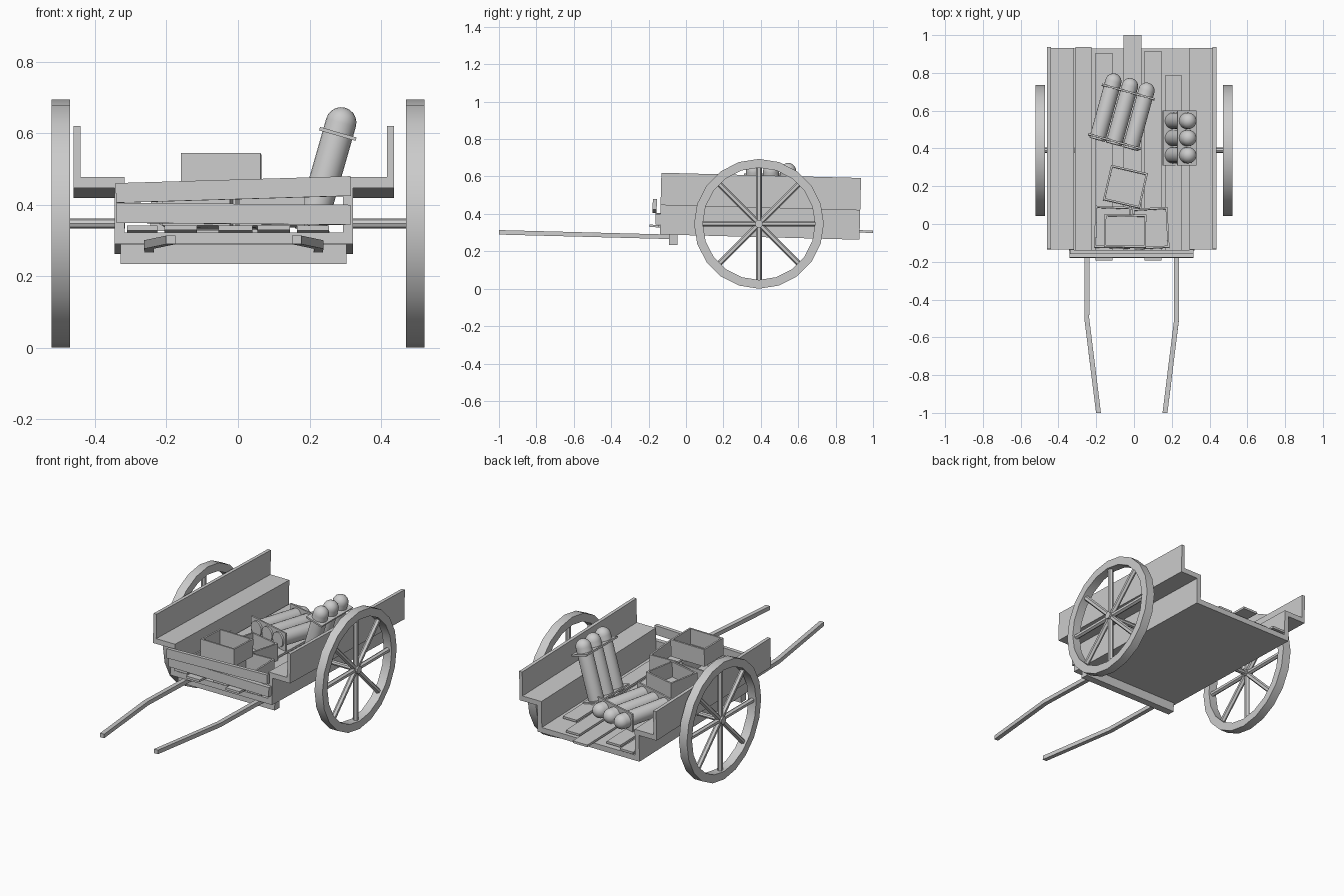
import bpy, bmesh, math
from mathutils import Matrix, Vector

if "Cube" in bpy.data.objects:
    bpy.data.objects.remove(bpy.data.objects["Cube"])

# The whole bed leans slightly: front end higher than the back
PIVOT = Matrix.Translation((0, -0.14, 0.3))
TILT = PIVOT @ Matrix.Rotation(math.radians(-1.5), 4, 'X') @ PIVOT.inverted()
CX = -0.012  # centre line of the bed


def finish(bm, name, matrix=None, smooth=False):
    bmesh.ops.recalc_face_normals(bm, faces=bm.faces)
    me = bpy.data.meshes.new(name)
    bm.to_mesh(me)
    bm.free()
    if matrix is not None:
        me.transform(matrix)
    ob = bpy.data.objects.new(name, me)
    bpy.context.collection.objects.link(ob)
    if smooth:
        bpy.ops.object.select_all(action='DESELECT')
        bpy.context.view_layer.objects.active = ob
        ob.select_set(True)
        bpy.ops.object.shade_smooth_by_angle(angle=math.radians(35))
    return ob


def add_box(bm, lo, hi, rot=None):
    lo, hi = Vector(lo), Vector(hi)
    m = Matrix.Translation((lo + hi) / 2) @ (rot or Matrix()) @ Matrix.Diagonal((*(hi - lo), 1))
    bmesh.ops.create_cube(bm, size=1, matrix=m)


def add_cyl(bm, r, z0, z1, n, matrix=Matrix()):
    bmesh.ops.create_cone(bm, cap_ends=True, segments=n, radius1=r, radius2=r, depth=z1 - z0,
                          matrix=matrix @ Matrix.Translation((0, 0, (z0 + z1) / 2)))


def box(name, lo, hi, rot=None, matrix=TILT):
    bm = bmesh.new()
    add_box(bm, lo, hi, rot)
    return finish(bm, name, matrix)


# Bed: one stepped cross-section (floor, walls, ledges, outer rails) swept along y
half = [(0.333, 0.29), (0.333, 0.447), (0.448, 0.447), (0.448, 0.62), (0.428, 0.62),
        (0.428, 0.477), (0.305, 0.477), (0.305, 0.322)]
section = half + [(-x, z) for x, z in reversed(half)]
bm = bmesh.new()
face = bm.faces.new([bm.verts.new((CX + x, -0.14, z)) for x, z in section])
ext = bmesh.ops.extrude_face_region(bm, geom=[face])
bmesh.ops.translate(bm, vec=(0, 1.068, 0),
                    verts=[v for v in ext['geom'] if isinstance(v, bmesh.types.BMVert)])
finish(bm, "cart_bed", TILT)

# Loose planks on the floor: x0, x1, front end, back end
for i, (x0, x1, y0, y1) in enumerate([(-0.31, -0.225, -0.15, 0.937), (-0.205, -0.115, -0.195, 0.905),
                                      (-0.055, 0.04, -0.15, 1.0), (0.055, 0.145, -0.195, 0.915),
                                      (0.165, 0.255, -0.15, 0.785)]):
    box(f"floor_plank_{i}", (x0, y0, 0.328), (x1, y1, 0.341))

# Front boards and cross bar under the nose
box("front_board_lower", (-0.34, -0.165, 0.346), (0.315, -0.14, 0.402),
    Matrix.Rotation(math.radians(0.5), 4, 'Y'))
box("front_board_upper", (-0.342, -0.182, 0.414), (0.315, -0.16, 0.469),
    Matrix.Rotation(math.radians(-1.7), 4, 'Y'))
box("cross_bar", (-0.328, -0.09, 0.236), (0.304, -0.045, 0.292))

# Bent pull handles
for side, s in (("left", -1), ("right", 1)):
    bm = bmesh.new()
    rings = []
    for x, y in ((0.236, -0.05), (0.238, -0.5), (0.176, -1.0)):
        rings.append([bm.verts.new((CX + s * x + dx, y, z)) for dx, z in
                      ((-0.013, 0.267), (0.013, 0.267), (0.013, 0.291), (-0.013, 0.291))])
    for a, b in zip(rings, rings[1:]):
        for k in range(4):
            bm.faces.new((a[k], a[(k + 1) % 4], b[(k + 1) % 4], b[k]))
    bm.faces.new(rings[0])
    bm.faces.new(rings[-1])
    finish(bm, f"{side}_handle", TILT)

# Wheels: rim, hub and eight spokes, plus an axle stub
R, N = 0.347, 20
for side, s in (("left", -1), ("right", 1)):
    place = Matrix.Translation((s * 0.496, 0.39, R)) @ Matrix.Rotation(math.pi / 2, 4, 'Y')
    bm = bmesh.new()
    rings = []
    for i in range(N):
        a = 2 * math.pi * i / N
        rings.append([bm.verts.new((r * math.cos(a), r * math.sin(a), z)) for r, z in
                      ((R, -0.026), (R, 0.026), (R - 0.047, 0.026), (R - 0.047, -0.026))])
    for i in range(N):
        a, b = rings[i], rings[(i + 1) % N]
        for k in range(4):
            bm.faces.new((a[k], a[(k + 1) % 4], b[(k + 1) % 4], b[k]))
    finish(bm, f"{side}_wheel_rim", place, True)
    bm = bmesh.new()
    for i in range(8):
        turn = Matrix.Rotation(i * math.pi / 4, 4, 'Z') @ Matrix.Rotation(math.pi / 2, 4, 'Y')
        add_cyl(bm, 0.015, 0.01, R - 0.04, 6, turn)
    finish(bm, f"{side}_wheel_spokes", place)
    bm = bmesh.new()
    add_cyl(bm, 0.022, -0.024, 0.024, 10)
    finish(bm, f"{side}_wheel_hub", place)
    bm = bmesh.new()
    a, b = sorted((0, -s * 0.18))
    add_cyl(bm, 0.014, a, b, 8)
    finish(bm, f"{side}_axle", place)


# Open-topped crates
def crate(name, x, y, z, w, d, h, deg):
    t = 0.01
    bm = bmesh.new()
    add_box(bm, (-w / 2, -d / 2, 0), (w / 2, d / 2, t))
    for s in (-1, 1):
        add_box(bm, (s * (w / 2 - t / 2) - t / 2, -d / 2, t), (s * (w / 2 - t / 2) + t / 2, d / 2, h))
        add_box(bm, (-w / 2 + t, s * (d / 2 - t / 2) - t / 2, t), (w / 2 - t, s * (d / 2 - t / 2) + t / 2, h))
    finish(bm, name, TILT @ Matrix.Translation((x, y, z)) @ Matrix.Rotation(math.radians(deg), 4, 'Z'))


crate("crate_left", -0.113, -0.02, 0.342, 0.19, 0.22, 0.1, -2)
crate("crate_right", 0.09, -0.025, 0.342, 0.185, 0.215, 0.1, 3)
crate("crate_top", -0.047, -0.042, 0.443, 0.222, 0.175, 0.102, -1)
crate("crate_loose", -0.045, 0.195, 0.342, 0.2, 0.19, 0.1, -13)


# Racks of three round-topped bottles held by two plates (axis along local z, row along y)
def rack(name, matrix):
    for i in (-1, 0, 1):
        bm = bmesh.new()
        r, n, m = 0.043, 20, 5
        prof = [(r, 0)] + [(r * math.cos(k * math.pi / 2 / m), 0.32 + r * math.sin(k * math.pi / 2 / m))
                           for k in range(m + 1)]
        verts = [bm.verts.new((x, 0.091 * i, z)) for x, z in [(0, 0)] + prof]
        edges = [bm.edges.new(p) for p in zip(verts, verts[1:])]
        bmesh.ops.spin(bm, geom=verts + edges, cent=(0, 0.091 * i, 0), axis=(0, 0, 1),
                       angle=2 * math.pi, steps=n)
        bmesh.ops.remove_doubles(bm, verts=bm.verts, dist=1e-5)
        finish(bm, f"{name}_bottle_{i + 2}", matrix, True)
    for part, z in (("lower", 0.015), ("upper", 0.287)):
        box(f"{name}_{part}_plate", (-0.053, -0.145, z - 0.005), (0.053, 0.145, z + 0.005), None, matrix)


rack("leaning_rack", Matrix.Translation((0.2, 0.455, 0.322)) @ Matrix.Rotation(math.radians(16), 4, 'Y'))
rack("lying_rack", Matrix.Translation((-0.107, 0.422, 0.38)) @ Matrix.Rotation(math.radians(-15.5), 4, 'Z')
     @ Matrix.Rotation(math.radians(-91.5), 4, 'X') @ Matrix.Rotation(math.pi / 2, 4, 'Z'))
